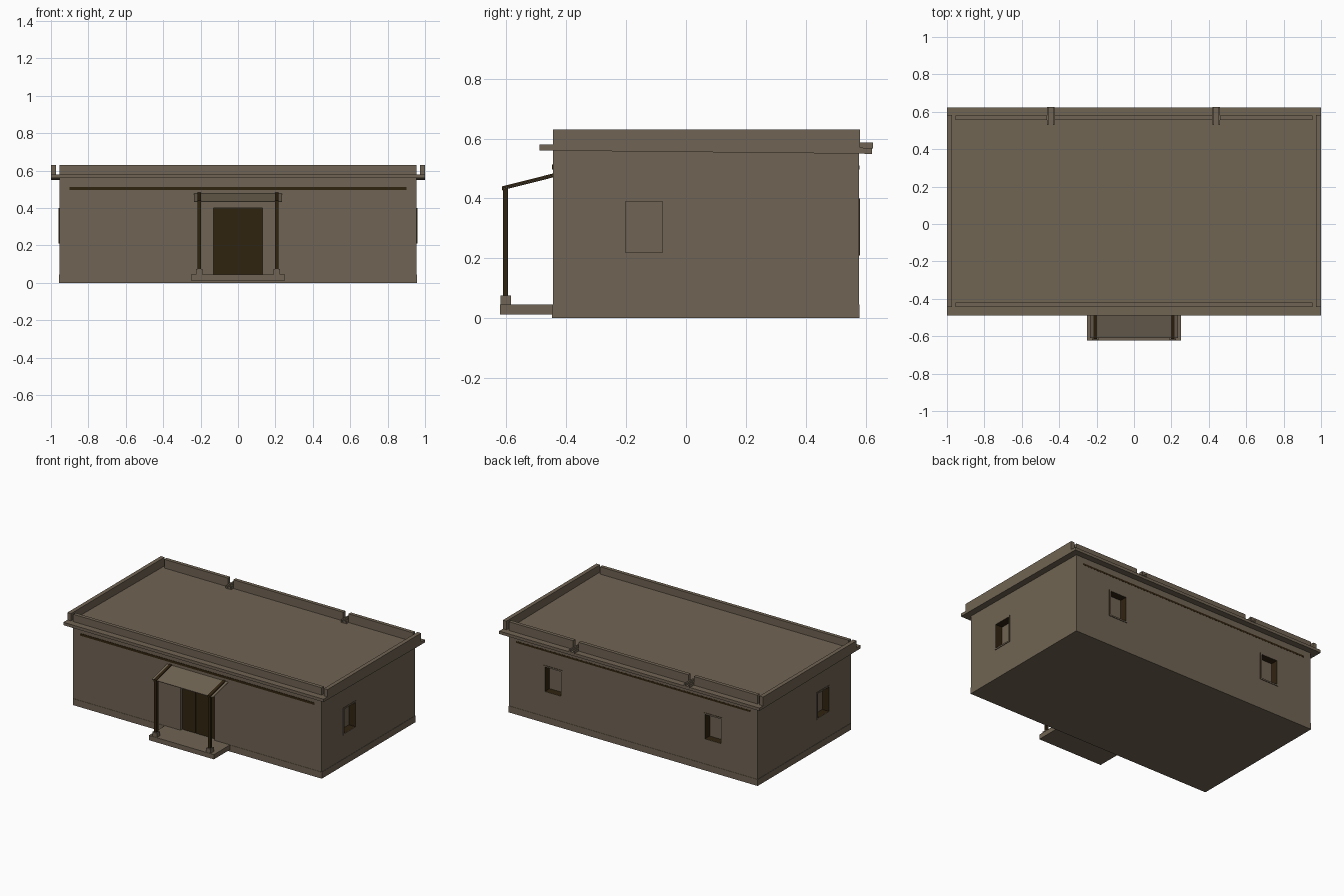
import bpy, bmesh
from mathutils import Vector

if "Cube" in bpy.data.objects:
    bpy.data.objects.remove(bpy.data.objects["Cube"])


def material(name, col):
    m = bpy.data.materials.new(name)
    m.diffuse_color = (*col, 1)
    m.use_nodes = True
    m.node_tree.nodes["Principled BSDF"].inputs["Base Color"].default_value = m.diffuse_color
    return m


CLAY = material("mud plaster", (0.162, 0.127, 0.087))
WOOD = material("dark wood", (0.030, 0.017, 0.005))


def boxes(name, specs, mat):
    """One object of boxes (x0,x1,y0,y1,z0,z1[,dz]); dz raises the y1 end."""
    bm = bmesh.new()
    for s in specs:
        x0, x1, y0, y1, z0, z1 = s[:6]
        dz = s[6] if len(s) > 6 else 0
        for v in bmesh.ops.create_cube(bm, size=1)["verts"]:
            back = v.co.y > 0
            v.co = Vector((x1 if v.co.x > 0 else x0,
                           y1 if back else y0,
                           (z1 if v.co.z > 0 else z0) + (dz if back else 0)))
    bmesh.ops.recalc_face_normals(bm, faces=bm.faces)
    me = bpy.data.meshes.new(name)
    bm.to_mesh(me)
    bm.free()
    me.materials.append(mat)
    ob = bpy.data.objects.new(name, me)
    bpy.context.collection.objects.link(ob)
    return ob


X, YF, YB = 0.955, -0.445, 0.578      # wall faces
WZ0, WZ1, HW = 0.21, 0.40, 0.072      # window sill, head, half width
DEPTH = 0.05

# Walls and plinth
walls = boxes("walls", [(-X, X, YF, YB, 0.0, 0.562)], CLAY)
boxes("plinth", [(-X - .002, X + .002, YF - .002, YB + .002, 0, 0.045)], CLAY)

# Windows: centre along the wall, and which wall
windows = [("right", -0.14), ("left", -0.14), ("back", 0.615), ("back", -0.615)]


def on_wall(wall, u0, u1, d0, d1, z0, z1):
    """Box on a wall: u along it, d outward from its face."""
    if wall == "right":
        return (X + d0, X + d1, u0, u1, z0, z1)
    if wall == "left":
        return (-X - d1, -X - d0, u0, u1, z0, z1)
    return (u0, u1, YB + d0, YB + d1, z0, z1)


def ring(wall, c, t, d0, d1):
    """Four boxes around a window opening, t wide."""
    a, b = c - HW, c + HW
    return [on_wall(wall, a, a + t, d0, d1, WZ0, WZ1),
            on_wall(wall, b - t, b, d0, d1, WZ0, WZ1),
            on_wall(wall, a + t, b - t, d0, d1, WZ0, WZ0 + t),
            on_wall(wall, a + t, b - t, d0, d1, WZ1 - t, WZ1)]


# Openings cut into the walls
cuts = [on_wall(w, c - HW + .002, c + HW - .002, -DEPTH, 0.05,
                WZ0 + .002, WZ1 - .002) for w, c in windows]
cuts.append((-0.13, 0.13, YF - 0.05, YF + 0.03, 0.045, 0.40))
cutter = boxes("opening_cutter", cuts, CLAY)
cutter.hide_render = True
cutter.hide_viewport = True
mod = walls.modifiers.new("openings", "BOOLEAN")
mod.operation = "DIFFERENCE"
mod.solver = "EXACT"
mod.object = cutter

for i, (w, c) in enumerate(windows):
    boxes(f"window_lining_{i}", ring(w, c, 0.010, -DEPTH + .001, 0.002), WOOD)
    boxes(f"window_trim_{i}", ring(w, c, 0.010, 0.002, 0.004), CLAY)

# Plank door
pw = 0.26 / 5
boxes("door_planks", [(-0.13 + i * pw + .001, -0.13 + (i + 1) * pw - .001,
                       YF + 0.018, YF + 0.029, 0.045, 0.40)
                      for i in range(5)], WOOD)
boxes("door_backing", [(-0.13, 0.13, YF + 0.024, YF + 0.03, 0.045, 0.40)], WOOD)

# Wall beams, almost flush
boxes("front_beam", [(-0.90, 0.90, YF - .002, YF + .005, 0.497, 0.513)], WOOD)
boxes("back_beam", [(-0.90, 0.90, YB - .005, YB + .001, 0.497, 0.510)], WOOD)

# Roof slab, falling slightly to the back
boxes("roof_slab", [(-1, 1, -0.49, 0.622, 0.56, 0.58, -0.011)], CLAY)

# Parapets, with gaps at the back for the spouts
spouts = (-0.445, 0.44)
g = 0.021
boxes("front_parapet", [(-X, X, -0.445, -0.42, 0.572, 0.63)], CLAY)
boxes("side_parapets", [(s * 0.986 - .014, s * 0.986 + .014, -0.445, 0.582,
                         0.565, 0.63) for s in (-1, 1)], CLAY)
boxes("back_parapet", [(a, b, 0.555, 0.58, 0.565, 0.63) for a, b in
                       ((-X, spouts[0] - g), (spouts[0] + g, spouts[1] - g),
                        (spouts[1] + g, X))], CLAY)

# Roof spouts: open channels
for i, c in enumerate(spouts):
    boxes(f"spout_{i}", [(c - g, c + g, 0.53, 0.625, 0.566, 0.573),
                         (c - g, c - g + .01, 0.53, 0.625, 0.573, 0.587),
                         (c + g - .01, c + g, 0.53, 0.625, 0.573, 0.587)], CLAY)

# Porch: step, post bases, posts, rafters and awning
boxes("porch_step", [(-0.25, 0.25, -0.622, YF, 0.012, 0.045)], CLAY)
posts = (-0.207, 0.207)
boxes("post_bases", [(p - .017, p + .017, -0.62, -0.585, 0.045, 0.075)
                     for p in posts], CLAY)
boxes("porch_posts", [(p - .010, p + .010, -0.612, -0.594, 0.075, 0.433)
                      for p in posts], WOOD)
boxes("porch_rafters", [(p - .010, p + .010, -0.615, YF, 0.427, 0.440, 0.043)
                        for p in posts], WOOD)
boxes("awning", [(-0.235, 0.235, -0.61, YF, 0.431, 0.435, 0.043)], CLAY)
